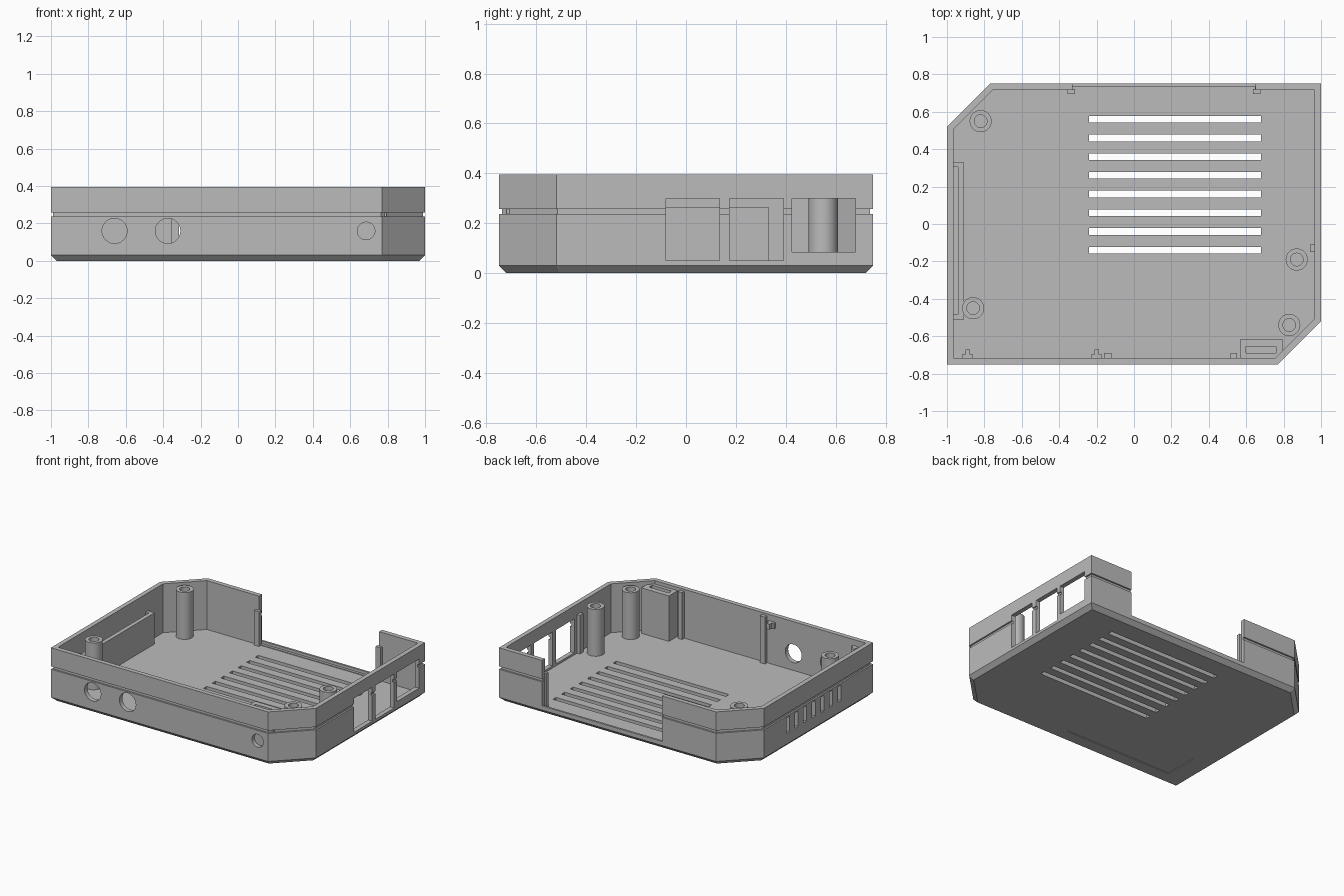
import bpy, bmesh, math
from mathutils import Vector, Matrix

if "Cube" in bpy.data.objects:
    bpy.data.objects.remove(bpy.data.objects["Cube"])

grey = bpy.data.materials.new("light_grey_plastic")
grey.diffuse_color = (0.5, 0.5, 0.5, 1)
grey.use_nodes = True
grey.node_tree.nodes["Principled BSDF"].inputs["Base Color"].default_value = grey.diffuse_color

H, FLOOR, WALL = 0.395, 0.035, 0.034
OUTLINE = [(-1, -0.75), (0.77, -0.75), (1, -0.52), (1, 0.75), (-0.77, 0.75), (-1, 0.52)]


def finish(name, bm):
    bmesh.ops.recalc_face_normals(bm, faces=bm.faces)
    me = bpy.data.meshes.new(name)
    bm.to_mesh(me)
    bm.free()
    me.materials.append(grey)
    ob = bpy.data.objects.new(name, me)
    bpy.context.collection.objects.link(ob)
    return ob


def add_box(bm, x0, x1, y0, y1, z0, z1):
    m = Matrix.Translation(((x0 + x1) / 2, (y0 + y1) / 2, (z0 + z1) / 2))
    bmesh.ops.create_cube(bm, size=1, matrix=m @ Matrix.Diagonal((x1 - x0, y1 - y0, z1 - z0, 1)))


def boxes(name, *dims):
    bm = bmesh.new()
    for d in dims:
        add_box(bm, *d)
    return finish(name, bm)


def inset(pts, d):
    # Move every side of the convex outline inwards by d
    out, n = [], len(pts)
    for i in range(n):
        p = Vector(pts[i])
        e1 = (p - Vector(pts[i - 1])).normalized()
        e2 = (Vector(pts[(i + 1) % n]) - p).normalized()
        n1, n2 = Vector((-e1.y, e1.x)), Vector((-e2.y, e2.x))
        out.append(p + (n1 + n2) * d / (1 + n1.dot(n2)))
    return out


def cut(target, cutter):
    mod = target.modifiers.new("cut", 'BOOLEAN')
    mod.operation, mod.solver, mod.object = 'DIFFERENCE', 'EXACT', cutter
    bpy.context.view_layer.objects.active = target
    bpy.ops.object.modifier_apply(modifier=mod.name)
    bpy.data.objects.remove(cutter)


# Tray shell: bevelled base, grooved outer wall, rim, inner wall and floor
bm = bmesh.new()
rings = [(0.03, 0), (0, 0.03), (0, 0.237), (0.012, 0.237), (0.012, 0.258), (0, 0.258),
         (0, H), (WALL, H), (WALL, FLOOR)]
loops = [[bm.verts.new((p.x, p.y, z)) for p in inset(OUTLINE, d)] for d, z in rings]
for a, b in zip(loops, loops[1:]):
    for i in range(6):
        j = (i + 1) % 6
        bm.faces.new((a[i], a[j], b[j], b[i]))
bm.faces.new(loops[0][::-1])
bm.faces.new(loops[-1])
shell = finish("case_shell", bm)

# Floor slots, side vents, port windows and label recess
cuts = [(-0.24, 0.68, y - 0.018, y + 0.018, -0.1, 0.1) for y in [0.56 - 0.1 * i for i in range(8)]]
cuts += [(-1.1, -0.95, y - 0.018, y + 0.018, 0.11, 0.225) for y in [0.24 - 0.1 * i for i in range(7)]]
cuts += [(0.9, 1.1, -0.08, 0.135, 0.05, 0.30), (0.9, 1.1, 0.175, 0.39, 0.05, 0.30),
         (0.9, 1.1, 0.425, 0.68, 0.085, 0.30), (-0.83, 0.05, -0.63, -0.37, -0.1, 0.005)]
cut(shell, boxes("opening_cutter", *cuts))

# Rear opening with a raised outer sill
cut(shell, boxes("rear_cutter", (-0.33, 0.65, 0.70, 0.8, 0.06, 0.5)))
cut(shell, boxes("rear_slot_cutter", (-0.328, 0.648, 0.70, 0.735, 0.04, 0.2)))

# Round holes in the front wall
bm = bmesh.new()
for x, r in [(-0.66, 0.067), (-0.375, 0.067), (0.685, 0.047)]:
    m = Matrix.Translation((x, -0.75, 0.16)) @ Matrix.Rotation(math.pi / 2, 4, 'X')
    bmesh.ops.create_cone(bm, cap_ends=True, segments=32, radius1=r, radius2=r, depth=0.12, matrix=m)
cut(shell, finish("hole_cutter", bm))

# Hollow screw posts
for k, (x, y) in enumerate([(-0.82, 0.55), (-0.86, -0.45), (0.87, -0.19), (0.83, -0.54)]):
    bm = bmesh.new()
    prof = [(0.059, FLOOR - 0.01), (0.059, 0.38), (0.034, 0.38), (0.034, 0.10)]
    rows = [[bm.verts.new((x + r * math.cos(t * math.tau / 32), y + r * math.sin(t * math.tau / 32), z))
             for t in range(32)] for r, z in prof]
    for a, b in zip(rows, rows[1:]):
        for i in range(32):
            j = (i + 1) % 32
            bm.faces.new((a[i], a[j], b[j], b[i]))
    bm.faces.new(rows[0][::-1])
    bm.faces.new(rows[-1])
    post = finish(f"screw_post_{k + 1}", bm)
    bpy.ops.object.select_all(action='DESELECT')
    post.select_set(True)
    bpy.context.view_layer.objects.active = post
    bpy.ops.object.shade_smooth_by_angle(angle=math.radians(40))

# Baffle behind the side vents
boxes("vent_baffle", (-0.94, -0.91, -0.51, 0.33, 0.03, 0.265),
      (-0.97, -0.94, -0.51, -0.485, 0.03, 0.265), (-0.97, -0.94, 0.305, 0.33, 0.03, 0.265))

# Slotted block beside the front corner
block = boxes("slotted_block", (0.57, 0.795, -0.72, -0.615, 0.03, 0.37))
cut(block, boxes("block_cutter", (0.60, 0.76, -0.69, -0.655, 0.2, 0.5)))

# Guide ribs on the walls
boxes("front_rib_left", (-0.16, -0.12, -0.72, -0.69, 0.03, 0.38))
boxes("front_rib_right", (0.515, 0.55, -0.72, -0.69, 0.03, 0.38))
boxes("side_rib", (0.942, 0.968, -0.15, -0.11, 0.03, 0.32))
for name, x in (("left", -0.355), ("right", 0.635)):
    boxes("rear_rib_" + name, (x, x + 0.04, 0.695, 0.722, 0.03, 0.29))

# Small clips near the front rim
for name, x in (("left", -0.89), ("right", -0.20)):
    boxes("front_clip_" + name, (x - 0.03, x + 0.03, -0.72, -0.697, 0.31, 0.35),
          (x - 0.012, x + 0.012, -0.697, -0.67, 0.31, 0.35))
